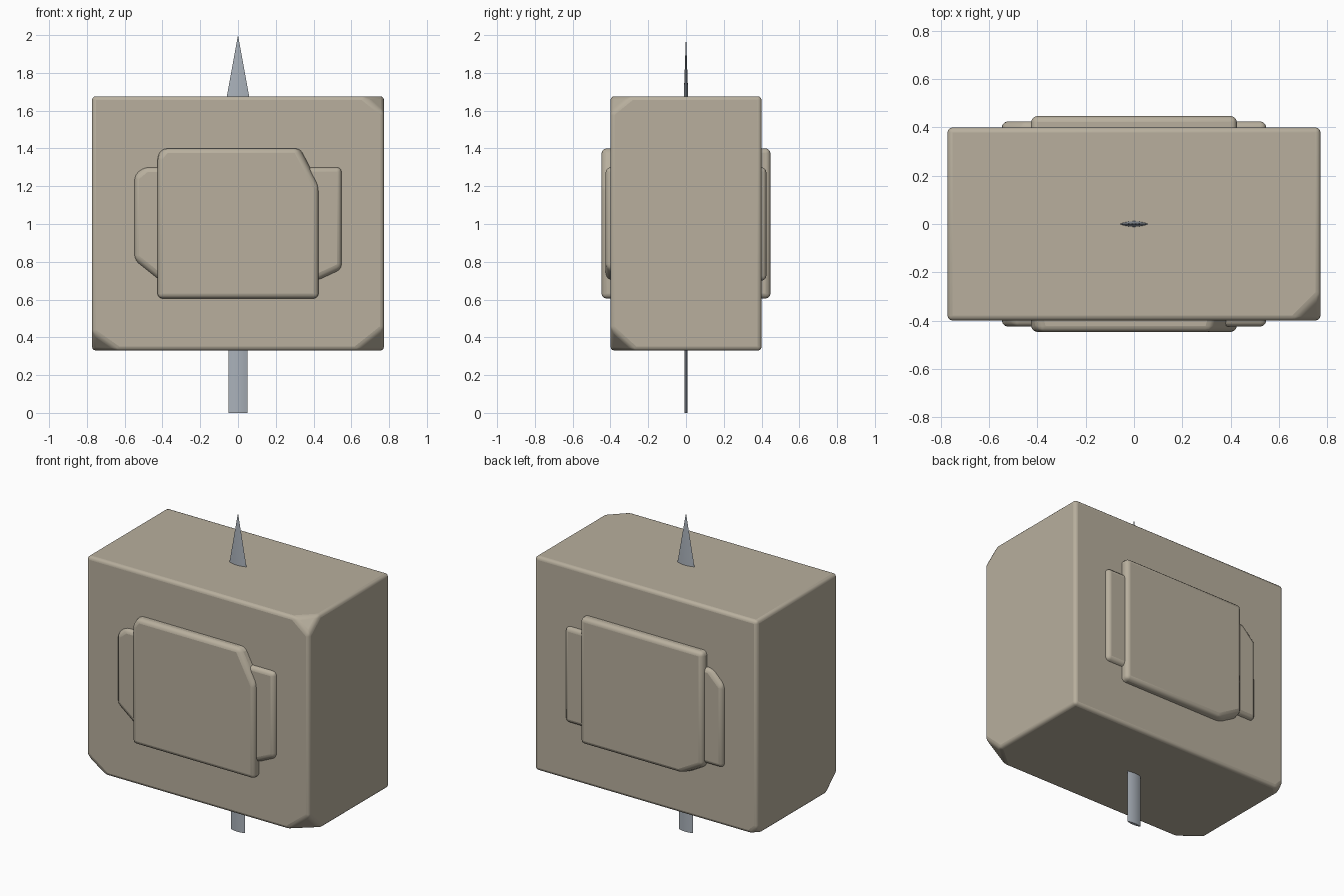
import bpy, bmesh, math
from mathutils import Vector

if "Cube" in bpy.data.objects:
    bpy.data.objects.remove(bpy.data.objects["Cube"])


def material(name, color):
    m = bpy.data.materials.new(name)
    m.diffuse_color = (*color, 1)
    m.use_nodes = True
    m.node_tree.nodes["Principled BSDF"].inputs["Base Color"].default_value = m.diffuse_color
    return m


def add_object(name, bm, mat):
    bmesh.ops.recalc_face_normals(bm, faces=bm.faces)
    me = bpy.data.meshes.new(name)
    bm.to_mesh(me)
    bm.free()
    me.materials.append(mat)
    ob = bpy.data.objects.new(name, me)
    bpy.context.collection.objects.link(ob)
    return ob


def smooth(ob, angle):
    bpy.ops.object.select_all(action='DESELECT')
    ob.select_set(True)
    bpy.context.view_layer.objects.active = ob
    bpy.ops.object.shade_smooth_by_angle(angle=math.radians(angle))


def chipped_box(name, center, half, cuts, mat, bevel=0.025):
    """Bevelled box; cuts maps corner signs to the chip length along each axis."""
    bm = bmesh.new()
    for sx in (-1, 1):
        for sy in (-1, 1):
            for sz in (-1, 1):
                s = (sx, sy, sz)
                corner = Vector(center) + Vector([a * b for a, b in zip(s, half)])
                if s not in cuts:
                    bm.verts.new(corner)
                    continue
                for axis in range(3):
                    p = corner.copy()
                    p[axis] -= s[axis] * cuts[s][axis]
                    bm.verts.new(p)
    bmesh.ops.convex_hull(bm, input=bm.verts)
    bmesh.ops.dissolve_limit(bm, angle_limit=0.01, verts=bm.verts, edges=bm.edges)
    ob = add_object(name, bm, mat)
    mod = ob.modifiers.new("Bevel", 'BEVEL')
    mod.width = bevel
    mod.segments = 3
    mod.limit_method = 'ANGLE'
    mod.angle_limit = math.radians(15)
    smooth(ob, 40)
    return ob


stone = material("stone", (0.48, 0.43, 0.34))
steel = material("steel", (0.40, 0.44, 0.49))

# Main stone block with chipped front corners
chipped_box("stone_block", (0, 0, 1.003), (0.773, 0.4, 0.673), {
    (1, -1, 1): (0.11, 0.11, 0.09),
    (1, -1, -1): (0.15, 0.13, 0.12),
    (-1, -1, -1): (0.14, 0.11, 0.10),
    (-1, 1, -1): (0.05, 0.05, 0.05)}, stone)

# Raised panels: slabs running through the block, showing front and back
chipped_box("wide_panel", (0, 0, 1.0), (0.548, 0.425, 0.3), {
    (-1, -1, -1): (0.15, 0.3, 0.12),
    (1, -1, -1): (0.15, 0.2, 0.07),
    (-1, -1, 1): (0.06, 0.15, 0.05),
    (-1, 1, 1): (0.09, 0.3, 0.09)}, stone)
chipped_box("tall_panel", (0, 0, 1.003), (0.426, 0.447, 0.397), {
    (1, -1, 1): (0.11, 0.4, 0.21),
    (-1, -1, 1): (0.04, 0.15, 0.05),
    (-1, 1, -1): (0.16, 0.25, 0.09)}, stone)

# Blade: lens cross-section lofted up to a point
bm = bmesh.new()
N = 6
rings = []
for z, w, t in ((0, 0.05, 0.009), (0.45, 0.05, 0.009), (1.45, 0.1, 0.02)):
    ring = []
    for side in (1, -1):
        for i in range(N):
            u = side * (2 * i / N - 1)
            ring.append(bm.verts.new((u * w, side * t * (1 - u * u), z)))
    rings.append(ring)
tip = bm.verts.new((0, 0, 2))
n = 2 * N
for a, b in zip(rings, rings[1:]):
    for i in range(n):
        j = (i + 1) % n
        bm.faces.new((a[i], a[j], b[j], b[i]))
for i in range(n):
    bm.faces.new((rings[-1][i], rings[-1][(i + 1) % n], tip))
bm.faces.new(rings[0])
smooth(add_object("blade", bm, steel), 30)
